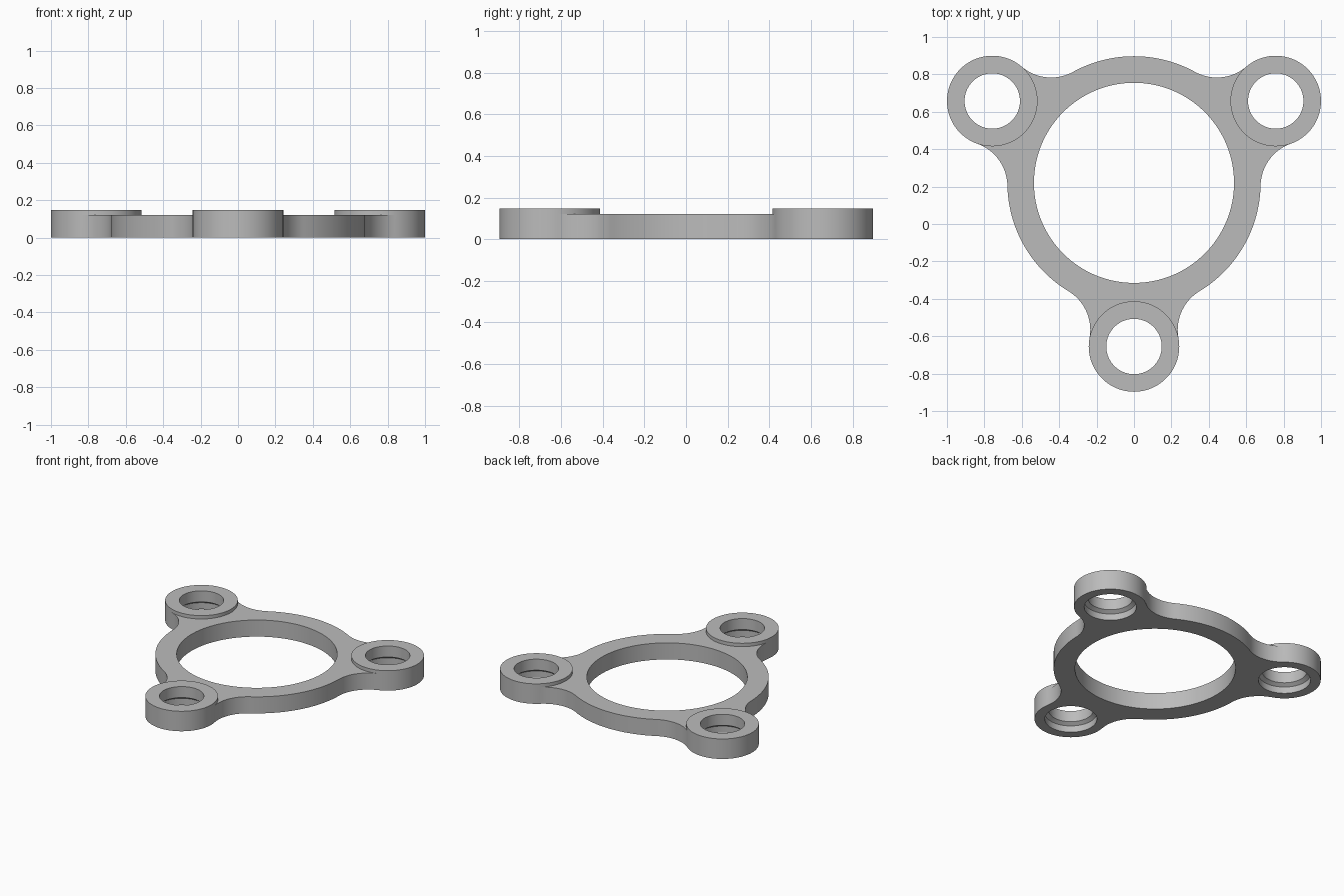
import bpy
import bmesh
from math import cos, sin, pi, atan2, acos, radians
from mathutils import Vector

cube = bpy.data.objects.get("Cube")
if cube:
    bpy.data.objects.remove(cube)

# Main dimensions
CENTER = Vector((0, 0.22))
RING_IN, RING_OUT = 0.535, 0.677
LOBE_R, LOBE_DIST = 0.242, 0.875
FILLET = 0.242
HOLE_TOP, HOLE_BOTTOM = 0.148, 0.174
PLATE_Z, BOSS_Z = 0.122, 0.147
CONE_LOW, CONE_HIGH = 0.048, 0.066


def arc(center, radius, start, end, steps):
    """Points along an arc, both ends included."""
    return [center + radius * Vector((cos(a), sin(a))) for a in
            (start + (end - start) * i / steps for i in range(steps + 1))]


def circle(center, radius, steps=96):
    return arc(center, radius, 0, 2 * pi, steps)[:-1]


def polar(angle, distance):
    return CENTER + distance * Vector((cos(angle), sin(angle)))


bm = bmesh.new()


def loop_verts(points, z):
    return [bm.verts.new((p.x, p.y, z)) for p in points]


def wall(low, z0, high, z1):
    """Band of quads between two closed loops."""
    a, b = loop_verts(low, z0), loop_verts(high, z1)
    for i in range(len(a)):
        j = (i + 1) % len(a)
        bm.faces.new((a[i], a[j], b[j], b[i]))


def cap(loops, z):
    """Flat face bounded by an outer loop and holes."""
    edges = []
    for points in loops:
        v = loop_verts(points, z)
        edges += [bm.edges.new((v[i - 1], v[i])) for i in range(len(v))]
    bmesh.ops.triangle_fill(bm, use_beauty=True, use_dissolve=False,
                            edges=edges, normal=(0, 0, 1))


# Fillet tangency angles
far, near = RING_OUT + FILLET, LOBE_R + FILLET
t = acos((far ** 2 + LOBE_DIST ** 2 - near ** 2) / (2 * far * LOBE_DIST))
phi = atan2(far * sin(t), far * cos(t) - LOBE_DIST)

outline, plate_top, lobes = [], [], []
for k in range(3):
    a = radians(-90 + 120 * k)
    lobe = polar(a, LOBE_DIST)
    fillet_in = arc(polar(a - t, far), FILLET, a - t + pi, a - phi + pi, 20)
    fillet_out = arc(polar(a + t, far), FILLET, a + phi + pi, a + t + pi, 20)
    outer = arc(lobe, LOBE_R, a - phi, a + phi, 56)
    inner = arc(lobe, LOBE_R, a - phi, a + phi - 2 * pi, 44)
    rim = arc(CENTER, RING_OUT, a + t, a + 2 * pi / 3 - t, 28)
    outline += fillet_in[:-1] + outer[:-1] + fillet_out[:-1] + rim[:-1]
    plate_top += fillet_in[:-1] + inner[:-1] + fillet_out[:-1] + rim[:-1]
    lobes.append((lobe, outer[:-1] + inner[:0:-1]))

# Plate with the large central opening
ring_hole = circle(CENTER, RING_IN, 128)
wall(outline, 0, outline, PLATE_Z)
wall(ring_hole, 0, ring_hole, PLATE_Z)
cap([plate_top, ring_hole], PLATE_Z)
cap([outline, ring_hole] + [circle(c, HOLE_BOTTOM) for c, _ in lobes], 0)

# Raised bosses with stepped holes
for c, edge in lobes:
    small, large = circle(c, HOLE_TOP), circle(c, HOLE_BOTTOM)
    wall(edge, PLATE_Z, edge, BOSS_Z)
    cap([edge, small], BOSS_Z)
    wall(large, 0, large, CONE_LOW)
    wall(large, CONE_LOW, small, CONE_HIGH)
    wall(small, CONE_HIGH, small, BOSS_Z)

bmesh.ops.remove_doubles(bm, verts=bm.verts, dist=0.0005)
bmesh.ops.recalc_face_normals(bm, faces=bm.faces)
mesh = bpy.data.meshes.new("three_lobed_ring")
bm.to_mesh(mesh)
bm.free()

# Plain grey material
grey = bpy.data.materials.new("grey")
grey.use_nodes = True
color = (0.5, 0.5, 0.5, 1)
grey.diffuse_color = color
grey.node_tree.nodes["Principled BSDF"].inputs["Base Color"].default_value = color
mesh.materials.append(grey)

ring = bpy.data.objects.new("three_lobed_ring", mesh)
bpy.context.collection.objects.link(ring)
bpy.ops.object.select_all(action='DESELECT')
ring.select_set(True)
bpy.context.view_layer.objects.active = ring
bpy.ops.object.shade_smooth_by_angle(angle=radians(30))
